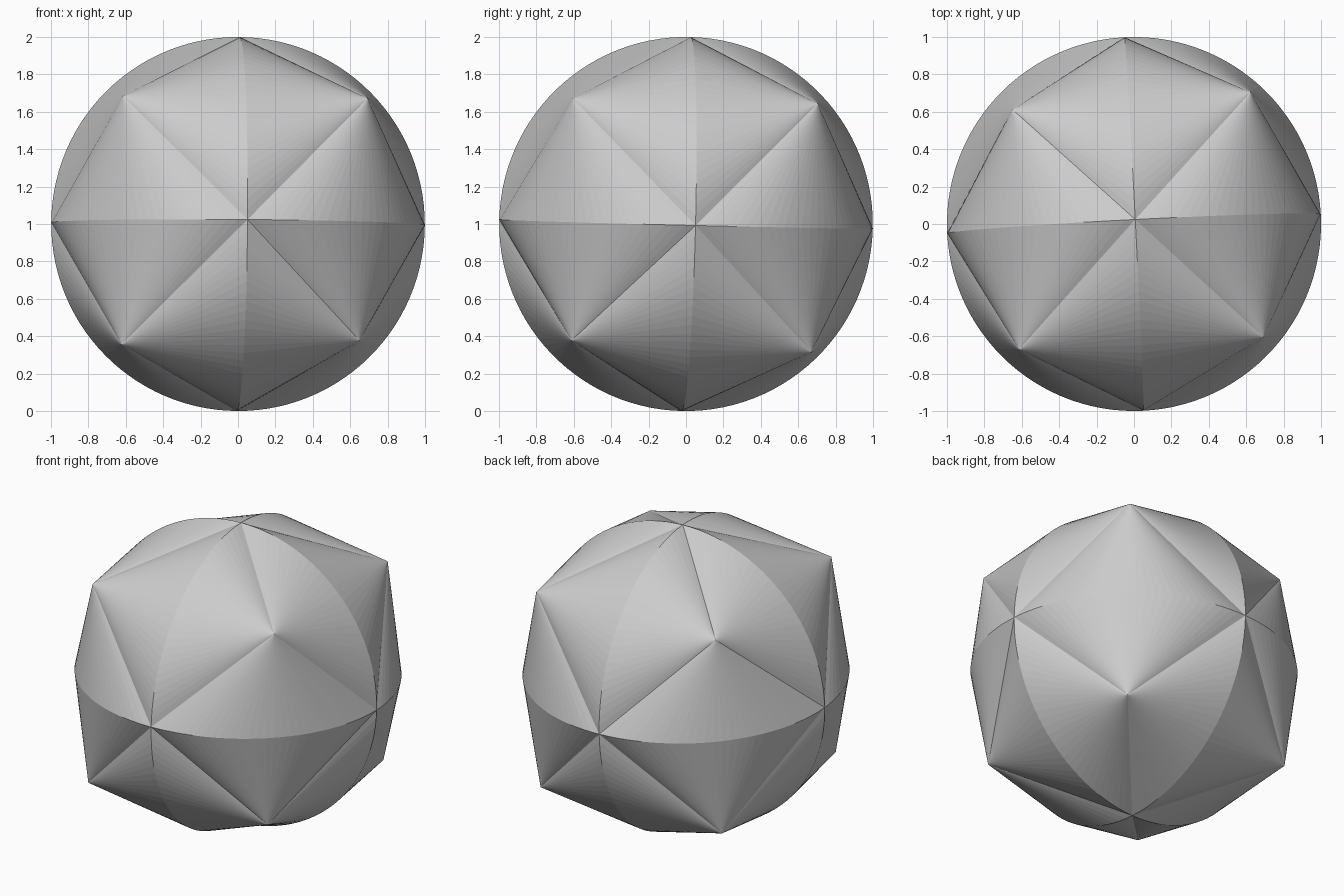
import bpy, bmesh
from mathutils import Vector

if "Cube" in bpy.data.objects:
    bpy.data.objects.remove(bpy.data.objects["Cube"])

SEG = 28                       # facets per quarter circle
CENTRE = Vector((0, 0, 1))

# Slightly rotated frame: where the three great circles cross
right = Vector((1, 0.051, -0.008)).normalized()
front = Vector((0.051, -1, 0.024))
front = (front - right * front.dot(right)).normalized()
top = front.cross(right)
if top.z < 0:
    top = -top

# Peaks of the eight octants (sign right, front, top); opposite ones mirror through the centre
peaks = {
    (1, 1, 1): Vector((0.693, -0.605, 0.672)),
    (1, 1, -1): Vector((0.65, -0.612, -0.623)),
    (1, -1, 1): Vector((0.623, 0.705, 0.644)),
    (-1, 1, 1): Vector((-0.615, -0.671, 0.685)),
}
peaks.update({tuple(-s for s in k): -p for k, p in list(peaks.items())})


def quarter_arc(a, b):
    """Points on the unit circle from a up to, not including, b."""
    return [a.slerp(b, i / SEG).normalized() for i in range(SEG)]


# Faceted ball: a cone fan from each peak to its three quarter arcs
bm = bmesh.new()
for (sr, sf, st), peak in peaks.items():
    a, b, c = right * sr, front * sf, top * st
    rim = quarter_arc(a, b) + quarter_arc(b, c) + quarter_arc(c, a)
    tip = bm.verts.new(peak + CENTRE)
    ring = [bm.verts.new(p + CENTRE) for p in rim]
    for i, v in enumerate(ring):
        bm.faces.new((tip, v, ring[(i + 1) % len(ring)]))
bmesh.ops.remove_doubles(bm, verts=bm.verts, dist=1e-4)
bmesh.ops.recalc_face_normals(bm, faces=bm.faces)

mesh = bpy.data.meshes.new("peaked_ball")
bm.to_mesh(mesh)
bm.free()
bpy.context.collection.objects.link(bpy.data.objects.new("peaked_ball", mesh))
